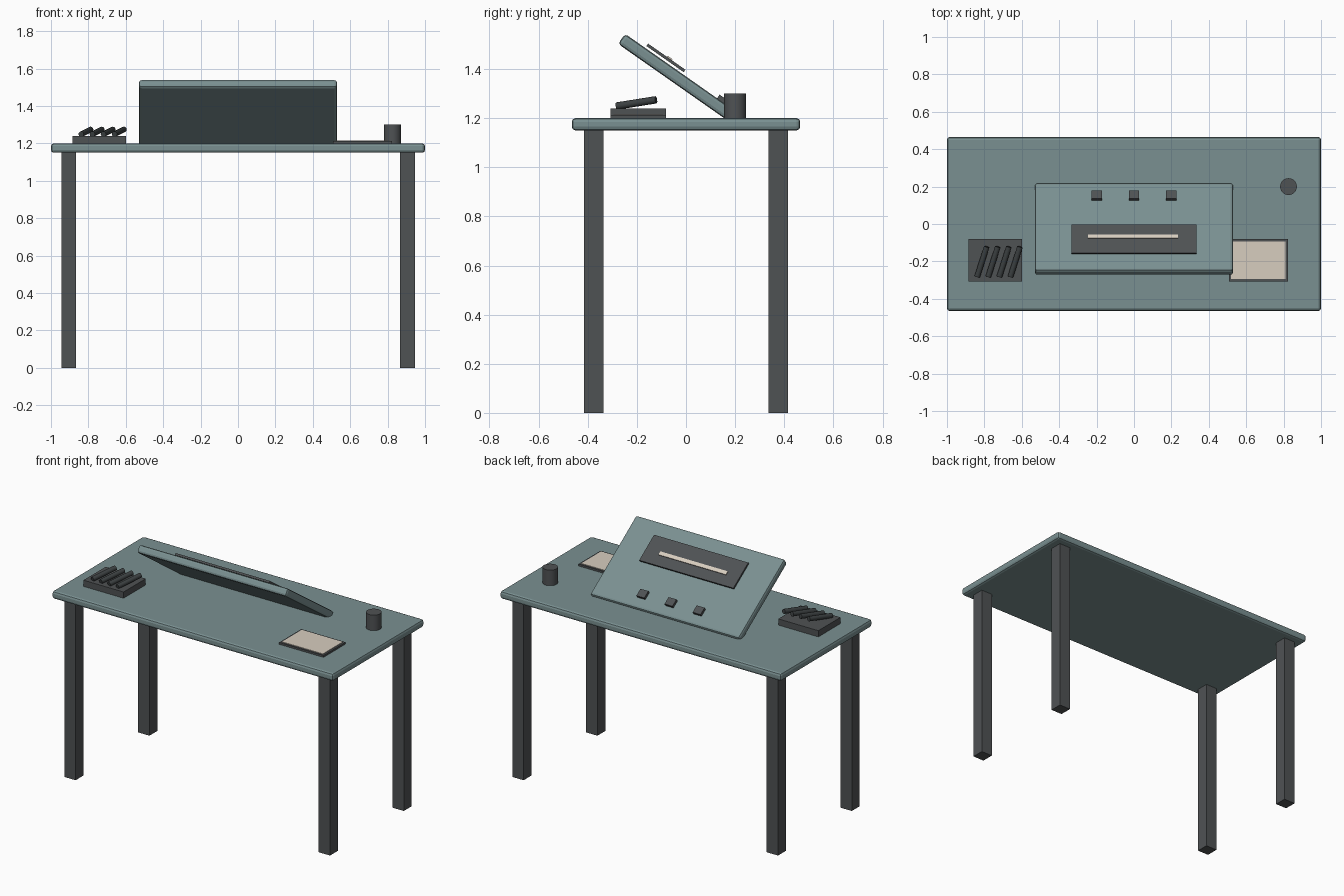
import bpy
from math import radians
from mathutils import Matrix, Vector

if "Cube" in bpy.data.objects:
    bpy.data.objects.remove(bpy.data.objects["Cube"])


def material(name, color):
    mat = bpy.data.materials.new(name)
    mat.use_nodes = True
    mat.diffuse_color = (*color, 1)
    mat.node_tree.nodes["Principled BSDF"].inputs["Base Color"].default_value = (*color, 1)
    return mat


teal = material("grey teal", (0.195, 0.28, 0.285))
dark = material("dark grey", (0.078, 0.084, 0.088))
black = material("charcoal", (0.045, 0.052, 0.054))
cream = material("cream", (0.68, 0.61, 0.52))


def box(name, size, matrix, mat, bevel=0):
    bpy.ops.mesh.primitive_cube_add(size=1)
    obj = bpy.context.object
    obj.name = name
    obj.data.transform(Matrix.Diagonal((*size, 1)))
    obj.matrix_world = matrix
    obj.data.materials.append(mat)
    if bevel:
        mod = obj.modifiers.new("Bevel", "BEVEL")
        mod.width, mod.segments = bevel, 2
    return obj


def cylinder(name, radius, depth, center, axis, mat, sides):
    bpy.ops.mesh.primitive_cylinder_add(vertices=sides, radius=radius, depth=depth)
    obj = bpy.context.object
    obj.name = name
    bpy.ops.object.shade_smooth_by_angle(angle=radians(40))
    obj.matrix_world = (Matrix.Translation(center)
                        @ Vector(axis).to_track_quat("Z", "Y").to_matrix().to_4x4())
    obj.data.materials.append(mat)
    return obj


at = Matrix.Translation

# Table: top and four square legs
box("table_top", (2, 0.93, 0.05), at((0, 0, 1.175)), teal, 0.015)
for side, x in (("right", -0.905), ("left", 0.905)):
    for end, y in (("front", -0.375), ("back", 0.375)):
        box(f"{end}_{side}_leg", (0.08, 0.08, 1.15), at((x, y, 0.575)), dark)

# Sloping console; its parts sit in the tilted frame
tilt = at((0, -0.027, 1.358)) @ Matrix.Rotation(radians(-35), 4, "X")
box("console_panel", (1.06, 0.575, 0.05), tilt, teal, 0.014)
box("display_plate", (0.67, 0.185, 0.012), tilt @ at((0, -0.095, 0.04)), dark)
box("display_strip", (0.48, 0.024, 0.006), tilt @ at((-0.005, -0.082, 0.048)), cream)
for i in (-1, 0, 1):
    box(f"button_{i + 2}", (0.056, 0.05, 0.02), tilt @ at((0.2 * i, 0.195, 0.033)), dark)

# Pen tray with four leaning pens
box("pen_tray", (0.285, 0.225, 0.04), at((-0.742, -0.194, 1.22)), dark)
for i in range(4):
    cylinder(f"pen_{i + 1}", 0.015, 0.17, (-0.813 + 0.0593 * i, -0.202, 1.262),
             (0.05, 0.157, 0.025), black, 12)

# Framed sheet of paper
box("paper_board", (0.315, 0.225, 0.012), at((0.665, -0.194, 1.206)), dark)
box("paper_sheet", (0.291, 0.201, 0.005), at((0.665, -0.194, 1.2125)), cream)

# Cup
cylinder("cup", 0.045, 0.1, (0.826, 0.2, 1.25), (0, 0, 1), dark, 24)
